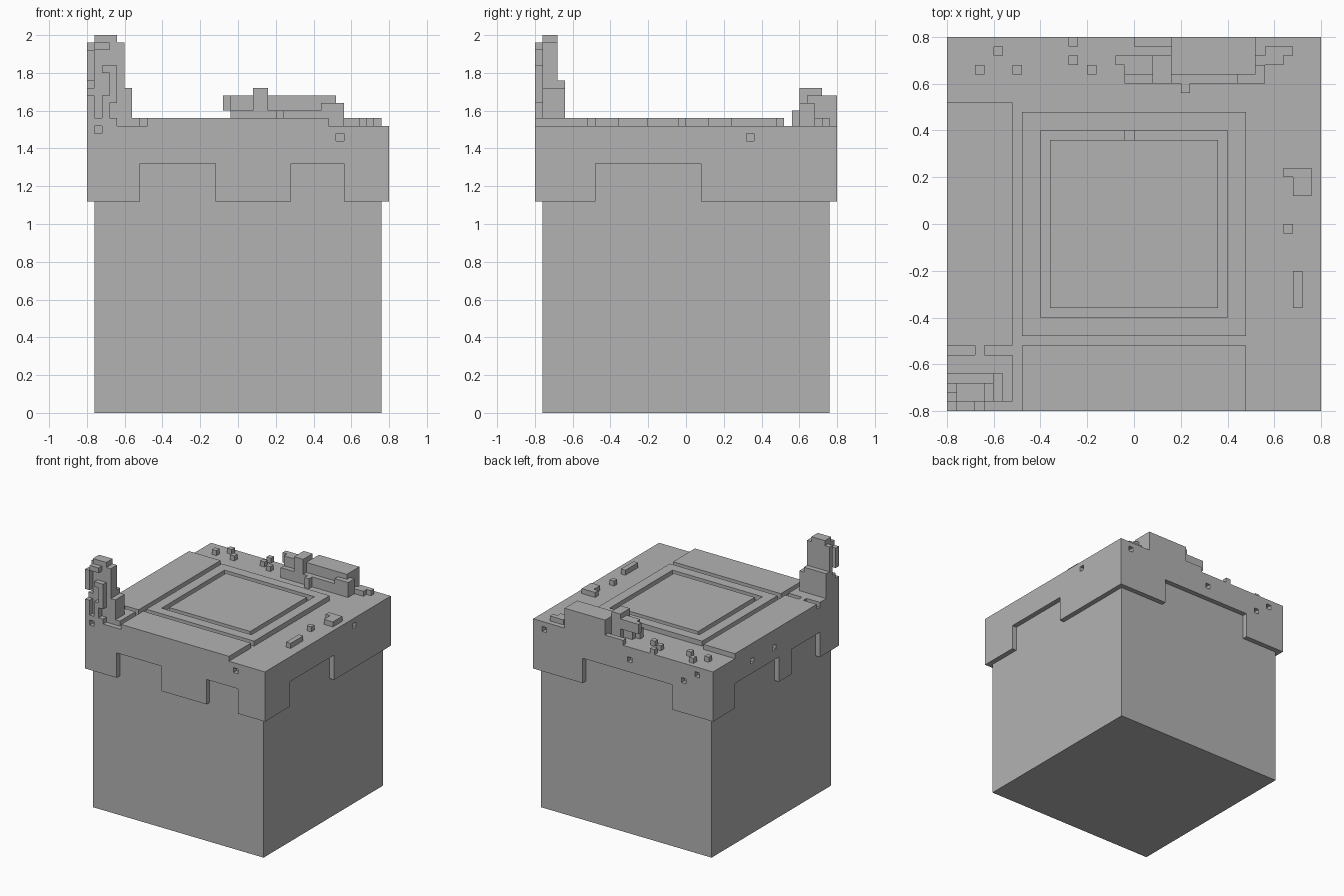
import bpy
import bmesh

old = bpy.data.objects.get("Cube")
if old:
    bpy.data.objects.remove(old, do_unlink=True)

# Single stone colour
stone = bpy.data.materials.new("stone_grey")
stone.use_nodes = True
colour = (0.45, 0.45, 0.45, 1)
stone.diffuse_color = colour
stone.node_tree.nodes["Principled BSDF"].inputs["Base Color"].default_value = colour

U = 0.04       # block size
HALF = 0.8     # half width of the cap
TOP = 1.52     # cap surface
STEP = TOP + U  # raised slab surface


def blocks(name, boxes):
    """One object made of boxes given as (x0, x1, y0, y1, z0, z1)."""
    bm = bmesh.new()
    for x0, x1, y0, y1, z0, z1 in boxes:
        made = bmesh.ops.create_cube(bm, size=1)["verts"]
        for v in made:
            v.co.x = x1 if v.co.x > 0 else x0
            v.co.y = y1 if v.co.y > 0 else y0
            v.co.z = z1 if v.co.z > 0 else z0
    mesh = bpy.data.meshes.new(name)
    bm.to_mesh(mesh)
    bm.free()
    mesh.materials.append(stone)
    obj = bpy.data.objects.new(name, mesh)
    bpy.context.collection.objects.link(obj)
    return obj


def rim_cut(side, a0, a1, z0, z1):
    """Box biting one block deep into a side of the cap."""
    near, far = HALF - U, HALF + U
    spans = {"front": (a0, a1, -far, -near), "back": (a0, a1, near, far),
             "right": (near, far, a0, a1), "left": (-far, -near, a0, a1)}
    return (*spans[side], z0, z1)


# Main body
inner = HALF - U
blocks("body", [(-inner, inner, -inner, inner, 0, 1.12)])

# Cap with a crenellated skirt and small chips
cap = blocks("cap", [(-HALF, HALF, -HALF, HALF, 1.12, TOP)])
notches = [("front", -.52, -.12), ("front", .28, .56), ("right", -.48, .08),
           ("back", -.44, .36), ("left", -.04, .52), ("left", -.56, -.2)]
chips = [("front", .54, 1.46), ("front", -.74, 1.5), ("right", .34, 1.46),
         ("back", .7, 1.46), ("back", -.06, 1.42), ("back", -.54, 1.38),
         ("back", -.66, 1.46), ("left", .3, 1.42), ("left", .02, 1.42)]
cuts = [rim_cut(s, a, b, 1.06, 1.32) for s, a, b in notches]
cuts += [rim_cut(s, a - U / 2, a + U / 2, z - U / 2, z + U / 2) for s, a, z in chips]
cuts.append((-U, 0, .36, .4, TOP - U, TOP + U))
cutter = blocks("cap_cutter", cuts)
cutter.hide_render = True
mod = cap.modifiers.new("chips", "BOOLEAN")
mod.operation = "DIFFERENCE"
mod.solver = "EXACT"
mod.object = cutter
bpy.context.view_layer.update()
graph = bpy.context.evaluated_depsgraph_get()
carved = bpy.data.meshes.new_from_object(cap.evaluated_get(graph))
cap.modifiers.clear()
cap.data = carved
bpy.data.objects.remove(cutter, do_unlink=True)

# Raised slabs on top
blocks("left_slab", [(-HALF, -.52, -.52, .52, TOP, STEP)])
blocks("front_slab", [(-.48, .48, -HALF, -.52, TOP, STEP)])
blocks("centre_slab", [(-.36, .36, -.36, .36, TOP, STEP)])
frame = []
for s in (-1, 1):
    lo, hi = sorted((s * .4, s * .48))
    frame += [(-.48, .48, lo, hi, TOP, STEP), (lo, hi, -.4, .4, TOP, STEP)]
blocks("centre_frame", frame)
blocks("corner_slab", [(-HALF, -.64, -HALF, -.56, TOP, STEP),
                       (-.64, -.52, -.76, -.56, TOP, STEP),
                       (-.68, -.64, -.56, -.52, TOP, STEP)])

# Broken corner tower
blocks("tower_base", [(-HALF, -.56, -.76, -.64, STEP, 1.72),
                      (-HALF, -.6, -.68, -.64, 1.72, 1.76)])
blocks("tower_wall", [(-.76, -.64, -.76, -.68, 1.72, 2),
                      (-HALF, -.76, -.72, -.68, 1.72, 1.96),
                      (-.64, -.6, -.76, -.68, 1.72, 1.96)])
blocks("tower_rubble", [(-HALF, -.76, -HALF, -.76, 1.76, 1.92),
                        (-HALF, -.76, -HALF, -.76, STEP, 1.68),
                        (-.72, -.64, -HALF, -.76, 1.8, 1.84),
                        (-.72, -.68, -HALF, -.76, STEP, 1.68),
                        (-.68, -.64, -HALF, -.76, 1.64, 1.8),
                        (-.76, -.68, -HALF, -.76, 1.92, 1.96)])

# Ruined wall along the back
blocks("back_wall", [(.16, .52, .64, HALF, TOP, 1.68)])
blocks("back_wall_ledge", [(.16, .44, .6, .64, TOP, 1.6),
                           (.44, .56, .6, .68, TOP, 1.64),
                           (.2, .24, .56, .6, TOP, 1.6)])
blocks("back_pillar", [(.08, .16, .6, .72, TOP, 1.72),
                       (0, .08, .6, .68, TOP, 1.6),
                       (-.04, .08, .64, .72, 1.6, 1.68),
                       (-.08, -.04, .68, .72, 1.6, 1.68),
                       (-.04, 0, .6, .64, TOP, 1.6)])

# Loose stones
stones = [(x - U / 2, x + U / 2, y - U / 2, y + U / 2, TOP, STEP)
          for x, y in [(-.58, .74), (-.66, .66), (-.5, .66), (-.26, .78),
                       (-.26, .7), (-.18, .66), (.66, -.02)]]
blocks("loose_stones", stones)
blocks("rubble_slabs", [(.68, .76, .12, .24, TOP, STEP), (.64, .68, .2, .24, TOP, STEP),
                        (.68, .72, -.36, -.2, TOP, STEP), (0, .16, .76, HALF, TOP, STEP),
                        (.52, .64, .68, .72, TOP, STEP), (.56, .68, .72, .76, TOP, STEP)])
